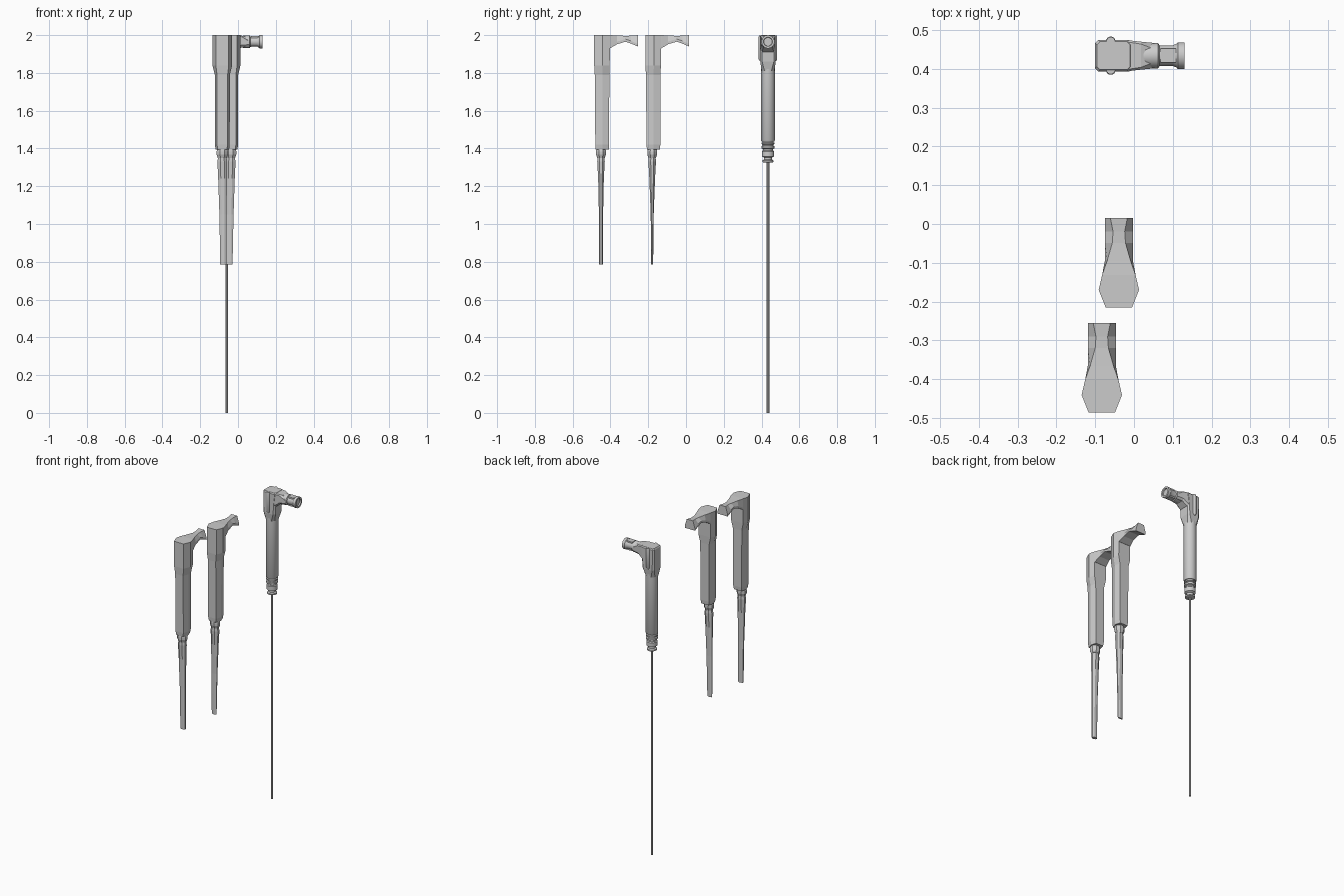
import bpy, bmesh
from math import sin, cos, pi
from mathutils import Vector

if "Cube" in bpy.data.objects:
    bpy.data.objects.remove(bpy.data.objects["Cube"])


def loft(name, rings):
    """Skin equal-length rings of points and cap both ends."""
    bm = bmesh.new()
    rows = [[bm.verts.new(p) for p in r] for r in rings]
    n = len(rows[0])
    for a, b in zip(rows, rows[1:]):
        for i in range(n):
            j = (i + 1) % n
            bm.faces.new((a[i], a[j], b[j], b[i]))
    bm.faces.new(rows[0][::-1])
    bm.faces.new(rows[-1])
    bmesh.ops.recalc_face_normals(bm, faces=bm.faces)
    me = bpy.data.meshes.new(name)
    bm.to_mesh(me)
    bm.free()
    ob = bpy.data.objects.new(name, me)
    bpy.context.collection.objects.link(ob)
    return ob


def turned(name, profile, origin, axis='Z', sides=20):
    """Lathe a list of (radius, height) around z or x."""
    o = Vector(origin)
    rings = []
    for r, h in profile:
        ring = []
        for i in range(sides):
            a = 2 * pi * (i + .5) / sides
            c, s = r * cos(a), r * sin(a)
            ring.append(o + Vector((c, s, h) if axis == 'Z' else (h, c, s)))
        rings.append(ring)
    ob = loft(name, rings)
    bpy.ops.object.select_all(action='DESELECT')
    ob.select_set(True)
    bpy.context.view_layer.objects.active = ob
    bpy.ops.object.shade_smooth_by_angle(angle=0.6)
    return ob


def box(name, lo, hi):
    (x0, y0, z0), (x1, y1, z1) = lo, hi
    return loft(name, [[(x0, y0, z), (x1, y0, z), (x1, y1, z), (x0, y1, z)]
                       for z in (z0, z1)])


def short_tool(tag, cx, cy, lean, tip_t, tip_w):
    """Faceted low-poly tool: handle, bill-shaped nose and tapering blade."""
    def hexa(z, back, wide, front, yb, ym, yf):
        pts = [(-back, yb), (back, yb), (wide, ym), (front, yf), (-front, yf), (-wide, ym)]
        return [(cx + x, cy + y, z) for x, y in pts]

    # handle with a wider head
    loft("handle_" + tag, [
        hexa(1.395, .024, .036, .026, -.033, .002, .036),
        hexa(1.42, .028, .039, .030, -.035, .002, .038),
        hexa(1.79, .028, .040, .032, -.038, .002, .039),
        hexa(1.84, .034, .052, .043, -.041, .004, .041),
        hexa(2.0, .034, .052, .043, -.041, .004, .043)])
    # nose: wide below, narrow on top, flared at the tip
    nose = [(.02, .046, .046, 1.935, 2.0), (.043, .043, .043, 1.93, 2.0),
            (.08, .036, .030, 1.952, 1.998), (.125, .036, .017, 1.965, 1.996),
            (.155, .036, .015, 1.955, 1.997), (.190, .036, .022, 1.94, 2.0)]
    loft("nose_" + tag, [[(cx + x, cy + y, z) for x, z in
         ((-b, z0), (b, z0), (b, z0 + .014), (t, z1), (-t, z1), (-b, z0 + .014))]
         for y, b, t, z0, z1 in nose])
    # collar and blade
    def diamond(z, w, t, dx=0):
        pts = [(-w, -t * .4), (-w * .4, -t), (w * .4, -t), (w, -t * .4),
               (w, t * .4), (w * .4, t), (-w * .4, t), (-w, t * .4)]
        return [(cx + dx + x, cy - .005 + y, z) for x, y in pts]

    loft("collar_" + tag, [diamond(1.35, .024, .020), diamond(1.368, .030, .026),
                           diamond(1.385, .030, .026), diamond(1.40, .025, .024)])
    loft("blade_" + tag, [
        diamond(.785, tip_w, tip_t, lean), diamond(1.05, .019, tip_t * .6 + .005, lean * .6),
        diamond(1.24, .023, .015, lean * .2), diamond(1.33, .026, .020),
        diamond(1.365, .020, .017)])


short_tool("front", -.083, -.445, .006, .010, .017)
short_tool("middle", -.039, -.174, -.006, .005, .016)

# long tool: needle, ringed collar and grip
X, Y = -.06, .434
turned("needle", [(.007, 0), (.007, 1.34)], (X, Y, 0), sides=10)
turned("ringed_collar", [(.022, 1.325), (.029, 1.328), (.029, 1.337), (.021, 1.342),
                         (.021, 1.352), (.033, 1.358), (.033, 1.385), (.028, 1.39),
                         (.028, 1.398), (.036, 1.402), (.036, 1.412), (.029, 1.415),
                         (.029, 1.421), (.036, 1.424), (.036, 1.43), (.030, 1.433),
                         (.030, 1.45)], (X, Y, 0))
turned("grip", [(.034, 1.437), (.037, 1.442), (.037, 1.85)], (X, Y, 0))


# head block with tapered underside
def block_ring(z, x0, x1, h, c):
    pts = [(x0, -h + c), (x0 + c, -h), (x1 - c, -h), (x1, -h + c),
           (x1, h - c), (x1 - c, h), (x0 + c, h), (x0, h - c)]
    return [(x, Y + y, z) for x, y in pts]


loft("head_block", [block_ring(1.81, -.094, -.026, .034, .016),
                    block_ring(1.86, -.10, -.015, .041, .010),
                    block_ring(1.93, -.10, -.012, .041, .008),
                    block_ring(1.993, -.10, -.005, .041, .008),
                    block_ring(2.0, -.096, -.010, .036, .008)])

# shoulder from block to barrel
loft("shoulder", [[(x, Y + y, z) for y, z in
     ((-h + .01, z0), (h - .01, z0), (h, z0 + .012), (h, z1 - c),
      (h - c, z1), (-h + c, z1), (-h, z1 - c), (-h, z0 + .012))]
     for x, h, z0, z1, c in ((-.03, .041, 1.90, 1.999, .005), (-.008, .039, 1.915, 1.999, .005),
                             (.018, .036, 1.935, 1.998, .006), (.06, .032, 1.938, 1.985, .018))])

# side rails
for side in (-1, 1):
    turned("side_rail", [(.006, 1.862), (.0125, 1.872), (.0125, 1.99), (.011, 1.999)],
           (X, Y + side * .037, 0), sides=12)

# barrel with flanged end
turned("barrel", [(.030, .02), (.033, .03), (.033, .062), (.027, .066), (.027, .100),
                  (.031, .110), (.035, .113), (.035, .13), (.024, .13), (.022, .122)],
       (0, Y, 1.965), axis='X')
# latch window set into the neck, above and below
box("latch_top", (.068, Y - .018, 1.975), (.108, Y + .018, 1.994))
box("latch_bottom", (.068, Y - .018, 1.936), (.108, Y + .018, 1.955))
